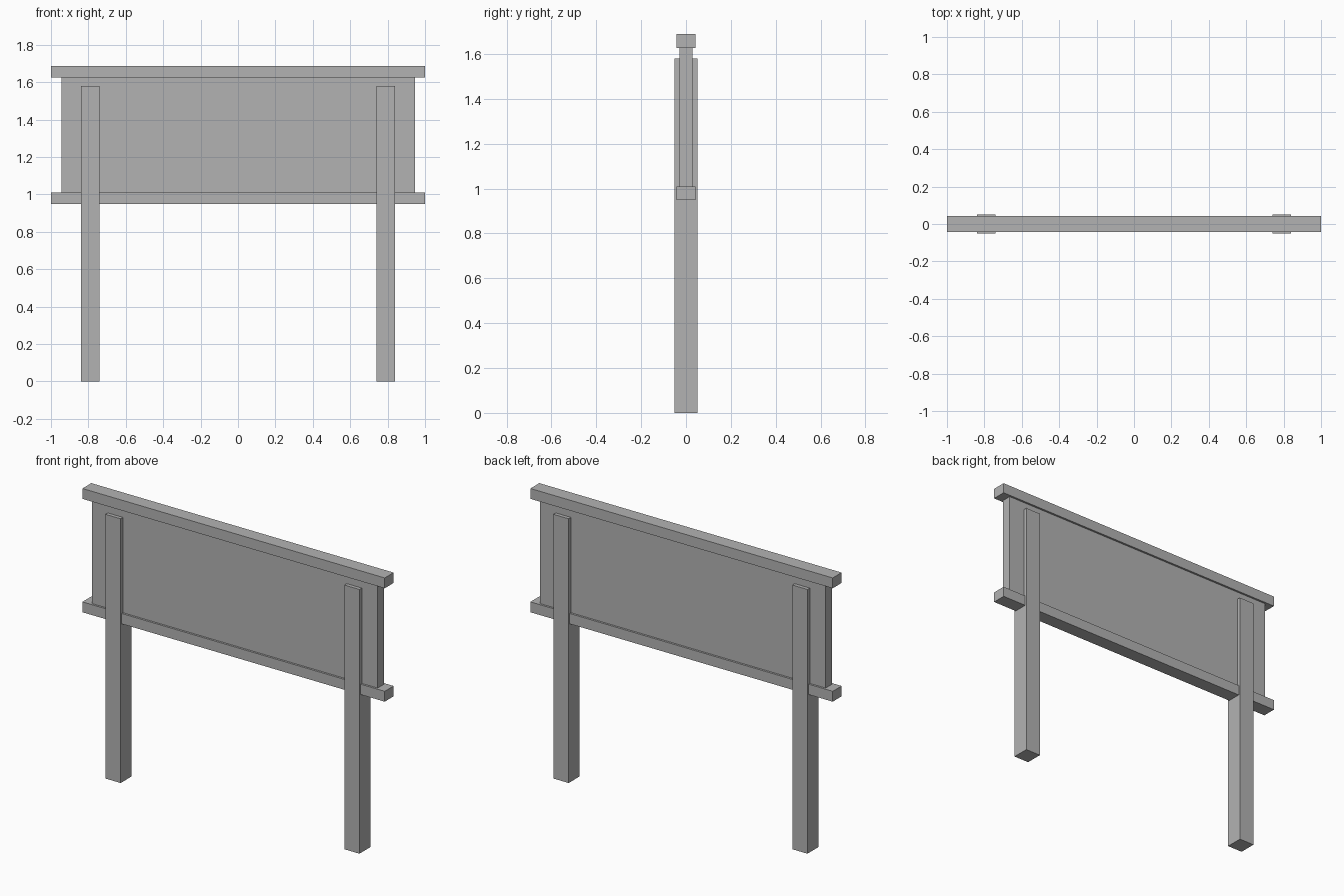
import bpy

# Remove the default cube
cube = bpy.data.objects.get("Cube")
if cube:
    bpy.data.objects.remove(cube, do_unlink=True)

# Single flat colour
GREY = (0.45, 0.45, 0.45, 1.0)
grey = bpy.data.materials.new("plain_grey")
grey.use_nodes = True
grey.diffuse_color = GREY
grey.node_tree.nodes["Principled BSDF"].inputs["Base Color"].default_value = GREY


def box(name, x, width, depth, bottom, top):
    """Add a box centred on y = 0, spanning bottom to top in z."""
    bpy.ops.mesh.primitive_cube_add(size=1, location=(x, 0, (bottom + top) / 2))
    obj = bpy.context.object
    obj.name = name
    obj.scale = (width, depth, top - bottom)
    bpy.ops.object.transform_apply(location=False, rotation=False, scale=True)
    obj.data.materials.append(grey)
    return obj


# Sign board between two rails
box("sign_panel", 0, 1.89, 0.06, 1.01, 1.626)
box("bottom_rail", 0, 2.0, 0.084, 0.948, 1.01)
box("top_rail", 0, 2.0, 0.084, 1.626, 1.688)

# Posts, thicker than the rails so they show on both faces
for side, sign in (("left", 1), ("right", -1)):
    box(side + "_post", sign * 0.79, 0.1, 0.104, 0, 1.58)
